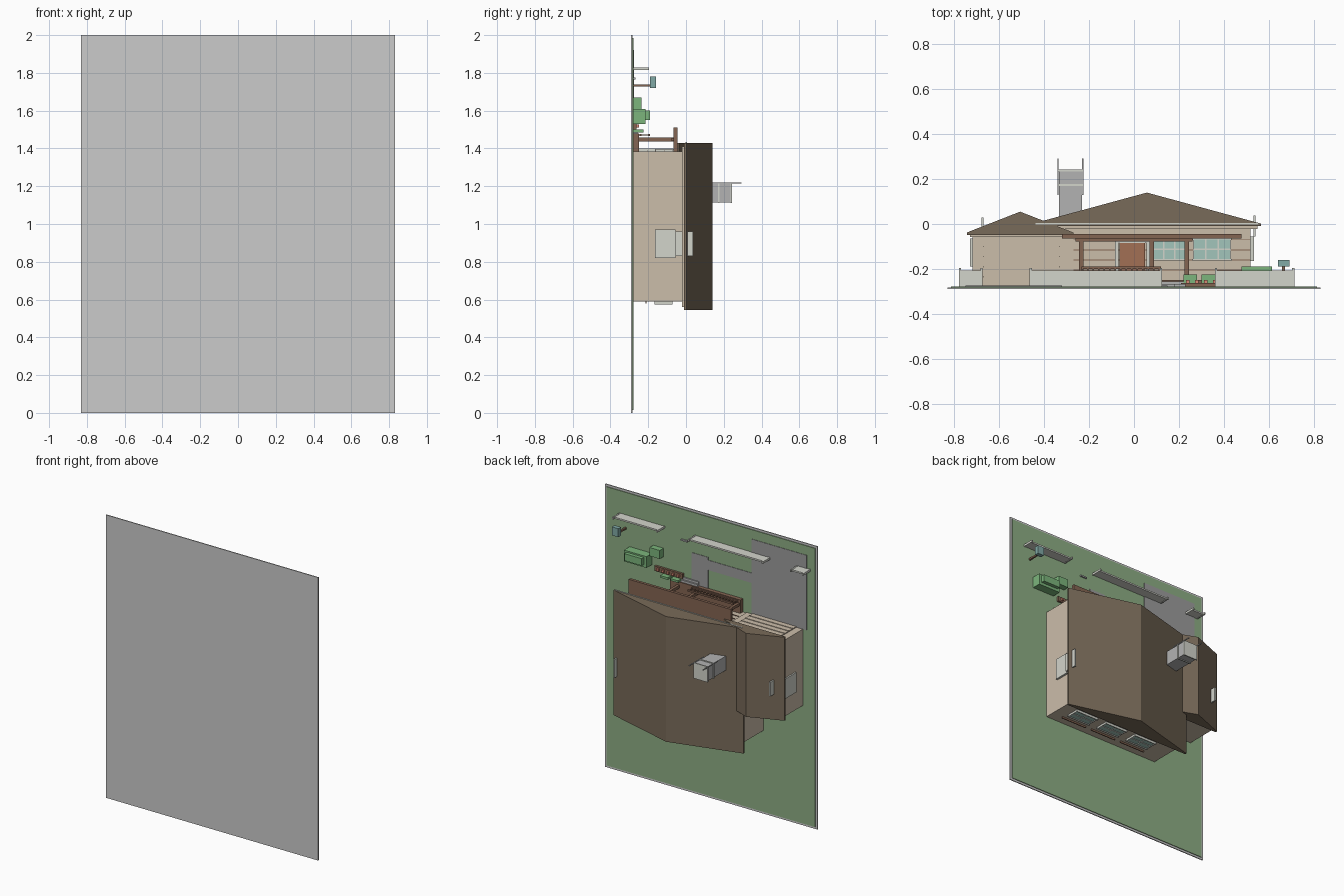
import bpy, bmesh

if "Cube" in bpy.data.objects:
    bpy.data.objects.remove(bpy.data.objects["Cube"])

# The house lies on its back edge: +y is "up" for the house, +z is its street side.
PALETTE = {
    "grass": (0.27, 0.42, 0.23), "wall": (0.60, 0.51, 0.40), "roof": (0.19, 0.145, 0.10),
    "wood": (0.23, 0.13, 0.085), "door": (0.36, 0.16, 0.09), "glass": (0.36, 0.56, 0.50),
    "trim": (0.65, 0.66, 0.60), "leaf": (0.20, 0.46, 0.20), "mail": (0.22, 0.40, 0.38),
    "flower": (0.70, 0.25, 0.18), "paving": (0.33, 0.33, 0.33), "stone": (0.45, 0.45, 0.45),
}
MATS = {}


def paint(ob, colour):
    if colour not in MATS:
        MATS[colour] = bpy.data.materials.new(colour)
        MATS[colour].diffuse_color = (*PALETTE[colour], 1)
    ob.data.materials.append(MATS[colour])


def extrude(name, profile, z0, z1, colour=None):
    """Extrude an xy outline from z0 to z1."""
    bm = bmesh.new()
    face = bm.faces.new([bm.verts.new((x, y, z0)) for x, y in profile])
    new = bmesh.ops.extrude_face_region(bm, geom=[face])["geom"]
    verts = [g for g in new if isinstance(g, bmesh.types.BMVert)]
    bmesh.ops.translate(bm, verts=verts, vec=(0, 0, z1 - z0))
    bmesh.ops.recalc_face_normals(bm, faces=bm.faces)
    mesh = bpy.data.meshes.new(name)
    bm.to_mesh(mesh)
    bm.free()
    ob = bpy.data.objects.new(name, mesh)
    bpy.context.collection.objects.link(ob)
    if colour:
        paint(ob, colour)
    return ob


def box(name, x0, x1, y0, y1, z0, z1, colour=None):
    return extrude(name, [(x0, y0), (x1, y0), (x1, y1), (x0, y1)], z0, z1, colour)


def gable(name, x0, x1, eave, peak, z0, z1):
    xm = (x0 + x1) / 2
    outline = [(x0, eave), (x1, eave), (x1, eave + 0.012), (xm, peak), (x0, eave + 0.012)]
    extrude(name, outline, z0, z1, "roof")


def window(name, x0, x1, y0, y1, z, side, bars):
    """Glass pane, frame and bars on a wall at z; side is +1 (street) or -1 (back)."""
    def layer(part, a, b, c, d, depth, col):
        za, zb = sorted((z - side * 0.004, z + side * depth))
        box(name + part, a, b, c, d, za, zb, col)
    t = 0.006
    layer("_glass", x0, x1, y0, y1, 0.006, "glass")
    for i, y in enumerate((y0, y1)):
        layer(f"_rail_{i}", x0 - t, x1 + t, y - t / 2, y + t / 2, 0.012, "trim")
    for i in range(bars + 1):
        x = x0 + (x1 - x0) * i / bars
        layer(f"_bar_{i}", x - t / 2, x + t / 2, y0, y1, 0.010, "trim")
    layer("_mid_rail", x0, x1, (y0 + y1) / 2 - t / 2, (y0 + y1) / 2 + t / 2, 0.010, "trim")


G = -0.278  # lawn level

# Plot
box("base_slab", -0.83, 0.83, -0.29, -0.283, 0, 2)
box("lawn", -0.815, 0.815, -0.284, G, 0.015, 1.985, "grass")
box("driveway", -0.75, -0.32, G - 0.002, G + 0.003, 1.39, 1.92, "paving")
box("front_path", 0.02, 0.15, G - 0.002, G + 0.003, 1.48, 1.70, "paving")
box("side_path", -0.32, 0.02, G - 0.002, G + 0.003, 1.61, 1.68, "paving")

# Main house and garage
box("main_walls", -0.41, 0.52, G, -0.01, 0.59, 1.385, "wall")
box("garage_walls", -0.72, -0.28, G, -0.045, 0.85, 1.39, "wall")
gable("main_roof", -0.45, 0.565, -0.01, 0.14, 0.545, 1.43)
gable("garage_roof", -0.745, -0.27, -0.05, 0.055, 0.84, 1.43)
box("main_soffit", -0.43, 0.55, -0.022, -0.009, 0.56, 1.41, "wall")
box("garage_soffit", -0.73, -0.29, -0.058, -0.049, 0.85, 1.42, "wall")
box("main_fascia", -0.44, 0.555, -0.003, 0.004, 1.425, 1.434, "trim")

# Siding boards
for i, y in enumerate((-0.07, -0.115, -0.16, -0.205)):
    box(f"siding_strip_{i}", -0.27, 0.52, y - 0.002, y + 0.002, 1.38, 1.389, "wood")

# Garage door with panel ribs
box("garage_door", -0.67, -0.33, G, -0.08, 1.385, 1.396, "wall")
for i in range(4):
    y = -0.235 + i * 0.045
    box(f"garage_door_rib_{i}", -0.67, -0.33, y - 0.003, y + 0.003, 1.39, 1.40, "wall")

# Wall panels, roof-edge panels
box("right_vent", 0.515, 0.534, -0.165, -0.055, 0.82, 0.97, "trim")
box("right_edge_panel", 0.532, 0.542, -0.055, 0.038, 0.83, 0.96, "trim")
box("left_vent", -0.73, -0.715, -0.19, -0.065, 0.98, 1.12, "trim")
box("left_edge_panel", -0.68, -0.67, -0.03, 0.03, 1.02, 1.12, "trim")

# Street windows, front door, back windows
window("front_window_a", 0.085, 0.23, -0.16, -0.065, 1.385, 1, 3)
window("front_window_b", 0.265, 0.43, -0.16, -0.065, 1.385, 1, 3)
box("front_door", -0.065, 0.05, -0.26, -0.085, 1.38, 1.396, "door")
box("door_header", -0.085, 0.07, -0.085, -0.07, 1.38, 1.40, "trim")
for i, x in enumerate((-0.085, 0.055)):
    box(f"door_jamb_{i}", x, x + 0.015, -0.26, -0.085, 1.38, 1.40, "trim")
for i, x in enumerate((0.34, 0.09, -0.16)):
    window(f"back_window_{i}", x - 0.085, x + 0.085, -0.165, -0.075, 0.585, -1, 2)
    box(f"back_sill_{i}", x - 0.10, x + 0.10, -0.215, -0.208, 0.578, 0.592, "wood")

# Porch: deck, roof plate, posts, railing
box("porch_deck", -0.25, 0.30, G, -0.25, 1.38, 1.48, "wood")
box("porch_roof", -0.32, 0.48, -0.065, -0.045, 1.38, 1.51, "wood")
box("porch_beam", -0.26, 0.26, -0.078, -0.062, 1.44, 1.456, "wood")
for i, x in enumerate((-0.235, 0.08, 0.235)):
    box(f"porch_post_{i}", x - 0.01, x + 0.01, G, -0.062, 1.438, 1.458, "wood")
for i, y in enumerate((-0.245, -0.2)):
    box(f"porch_rail_{i}", -0.235, 0.12, y, y + 0.01, 1.465, 1.477, "wood")
for i in range(15):
    x = -0.23 + i * 0.0245
    box(f"baluster_{i}", x - 0.003, x + 0.003, -0.25, -0.195, 1.468, 1.474, "wood")
for i in range(2):
    box(f"porch_step_{i}", 0.09, 0.23, G, -0.268 + 0.012 * i, 1.48, 1.51 - 0.015 * i, "stone")

# Chimney with bands and corner rods
box("chimney", -0.335, -0.232, 0.02, 0.24, 1.115, 1.215, "stone")
for i, y in enumerate((0.17, 0.235)):
    box(f"chimney_band_{i}", -0.34, -0.227, y, y + 0.008, 1.11, 1.22, "trim")
for i, x in enumerate((-0.342, -0.232)):
    box(f"chimney_rod_{i}", x, x + 0.006, 0.13, 0.293, 1.214, 1.22, "stone")

# Low street walls with end posts
for i, (a, b) in enumerate(((-0.78, -0.675), (-0.465, 0.125), (0.36, 0.715))):
    box(f"street_wall_{i}", a, b, G, -0.208, 1.816, 1.827, "trim")
    for j, x in enumerate((a, b - 0.01)):
        box(f"street_wall_post_{i}_{j}", x, x + 0.01, G, -0.196, 1.814, 1.829, "trim")

# Planting
box("hedge_low", 0.46, 0.635, G, -0.215, 1.53, 1.61, "leaf")
box("hedge_top", 0.48, 0.615, -0.215, -0.19, 1.55, 1.60, "leaf")
box("shrub", 0.37, 0.45, G, -0.235, 1.61, 1.67, "leaf")
box("planter", 0.21, 0.43, G, -0.262, 1.50, 1.535, "wood")
for i in range(5):
    x = 0.24 + i * 0.04
    box(f"flower_{i}", x - 0.008, x + 0.008, -0.264, -0.25, 1.51, 1.526, "flower")
for i, x in enumerate((0.25, 0.33)):
    box(f"porch_bush_{i}", x - 0.03, x + 0.03, G, -0.225, 1.485, 1.50, "leaf")

# Mailbox and path marker
box("mailbox_post", 0.66, 0.672, G, -0.185, 1.727, 1.739, "wood")
box("mailbox", 0.642, 0.692, -0.19, -0.16, 1.72, 1.78, "mail")
box("path_marker", 0.18, 0.23, G, -0.268, 1.765, 1.775, "stone")

for m in bpy.data.materials:
    if m.users and not m.is_grease_pencil:
        m.use_nodes = True
        m.node_tree.nodes["Principled BSDF"].inputs["Base Color"].default_value = m.diffuse_color
